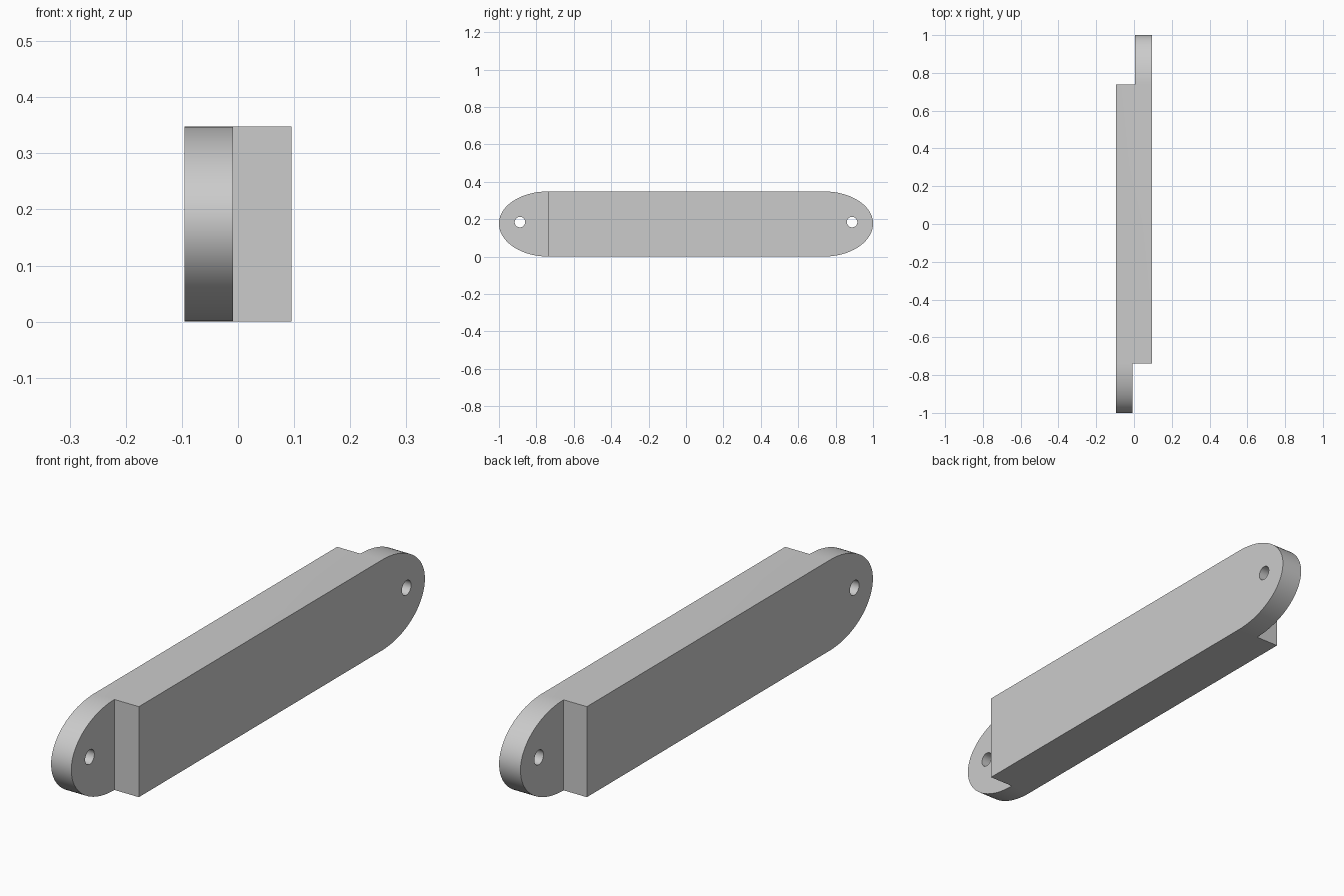
import bpy, bmesh
from math import cos, sin, pi, radians

cube = bpy.data.objects.get("Cube")
if cube:
    bpy.data.objects.remove(cube, do_unlink=True)

HALF_W, HEIGHT = 0.095, 0.348
SHOULDER, MID_Z = 0.738, 0.177
HOLE_Y, HOLE_Z, HOLE_R = 0.888, 0.184, 0.028
STEPS = 48

grey = bpy.data.materials.new("light grey")
grey.use_nodes = True
colour = (0.6, 0.6, 0.6, 1)
grey.diffuse_color = colour
grey.node_tree.nodes["Principled BSDF"].inputs["Base Color"].default_value = colour


def prism(name, outline, x0, x1):
    """Extrude a closed (y, z) outline along x."""
    bm = bmesh.new()
    face = bm.faces.new([bm.verts.new((x0, y, z)) for y, z in outline])
    new = bmesh.ops.extrude_face_region(bm, geom=[face])["geom"]
    moved = [v for v in new if isinstance(v, bmesh.types.BMVert)]
    bmesh.ops.translate(bm, verts=moved, vec=(x1 - x0, 0, 0))
    bmesh.ops.recalc_face_normals(bm, faces=bm.faces)
    mesh = bpy.data.meshes.new(name)
    bm.to_mesh(mesh)
    bm.free()
    mesh.materials.append(grey)
    obj = bpy.data.objects.new(name, mesh)
    bpy.context.collection.objects.link(obj)
    return obj


def rounded_end(side):
    """Half-ellipse end, running counter-clockwise in (y, z)."""
    points = []
    for i in range(STEPS + 1):
        a = -pi / 2 + pi * i / STEPS
        rise = HEIGHT - MID_Z if sin(a) * side > 0 else MID_Z
        points.append((side * (SHOULDER + (1 - SHOULDER) * cos(a)),
                       MID_Z + side * rise * sin(a)))
    return points


# Long bar with both ends rounded
bar = prism("link_bar", rounded_end(1) + rounded_end(-1), -HALF_W, HALF_W)

# Cutters: a half-lap step and a pin hole at each end
cutters = []
for side, name, lap in ((-1, "front", -0.009), (1, "back", 0.004)):
    y0, y1 = side * SHOULDER, side * 1.2
    box = [(y0, -0.1), (y1, -0.1), (y1, 0.5), (y0, 0.5)]
    cutters.append(prism(name + "_step_cutter", box, lap, -side * 0.2))
    ring = [(side * HOLE_Y + HOLE_R * cos(2 * pi * i / 32),
             HOLE_Z + HOLE_R * sin(2 * pi * i / 32)) for i in range(32)]
    cutters.append(prism(name + "_hole_cutter", ring, -0.2, 0.2))

bpy.ops.object.select_all(action='DESELECT')
bar.select_set(True)
bpy.context.view_layer.objects.active = bar
for cutter in cutters:
    cutter.hide_render = True
    mod = bar.modifiers.new(cutter.name, 'BOOLEAN')
    mod.operation, mod.solver, mod.object = 'DIFFERENCE', 'EXACT', cutter
    bpy.ops.object.modifier_apply(modifier=mod.name)
    bpy.data.objects.remove(cutter, do_unlink=True)

bpy.ops.object.shade_smooth_by_angle(angle=radians(30))
